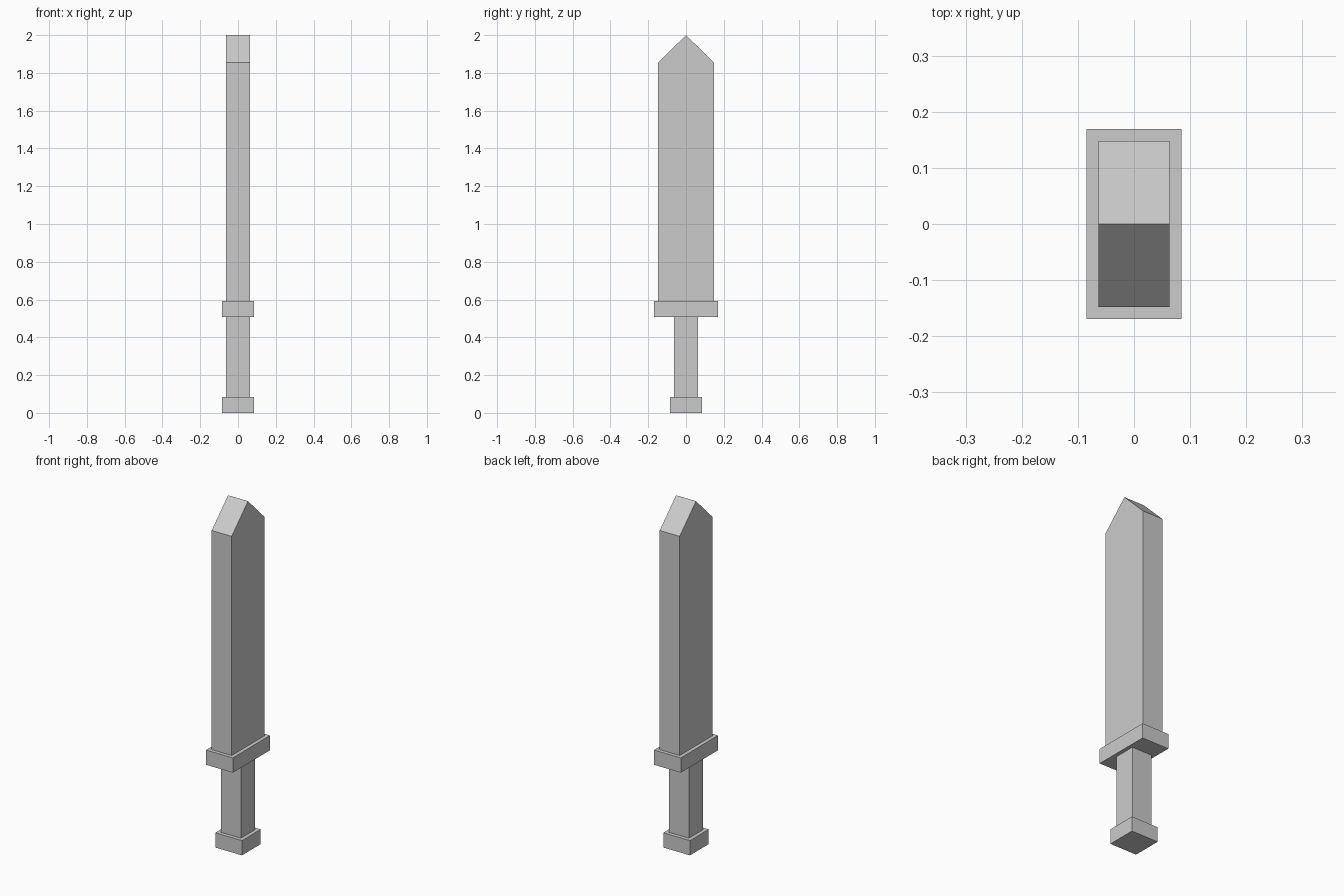
import bpy
import bmesh

cube = bpy.data.objects.get("Cube")
if cube:
    bpy.data.objects.remove(cube, do_unlink=True)

grey = bpy.data.materials.new("light grey")
grey.use_nodes = True
grey.diffuse_color = (0.6, 0.6, 0.6, 1)
grey.node_tree.nodes["Principled BSDF"].inputs["Base Color"].default_value = grey.diffuse_color


def slab(name, half_x, profile):
    """Extrude a (y, z) profile across x, centred on x = 0."""
    bm = bmesh.new()
    face = bm.faces.new([bm.verts.new((-half_x, y, z)) for y, z in profile])
    side = bmesh.ops.extrude_face_region(bm, geom=[face])["geom"]
    moved = [v for v in side if isinstance(v, bmesh.types.BMVert)]
    bmesh.ops.translate(bm, verts=moved, vec=(2 * half_x, 0, 0))
    bmesh.ops.recalc_face_normals(bm, faces=bm.faces)
    mesh = bpy.data.meshes.new(name)
    bm.to_mesh(mesh)
    bm.free()
    mesh.materials.append(grey)
    bpy.context.collection.objects.link(bpy.data.objects.new(name, mesh))


def block(name, half_x, half_y, bottom, top):
    slab(name, half_x, [(-half_y, bottom), (half_y, bottom), (half_y, top), (-half_y, top)])


# Handle
block("pommel", 0.085, 0.085, 0, 0.085)
block("grip", 0.0635, 0.0635, 0.085, 0.508)
block("guard", 0.085, 0.169, 0.508, 0.593)

# Blade with a pointed tip
slab("blade", 0.0635, [(-0.148, 0.593), (0.148, 0.593), (0.148, 1.854), (0, 2), (-0.148, 1.854)])
